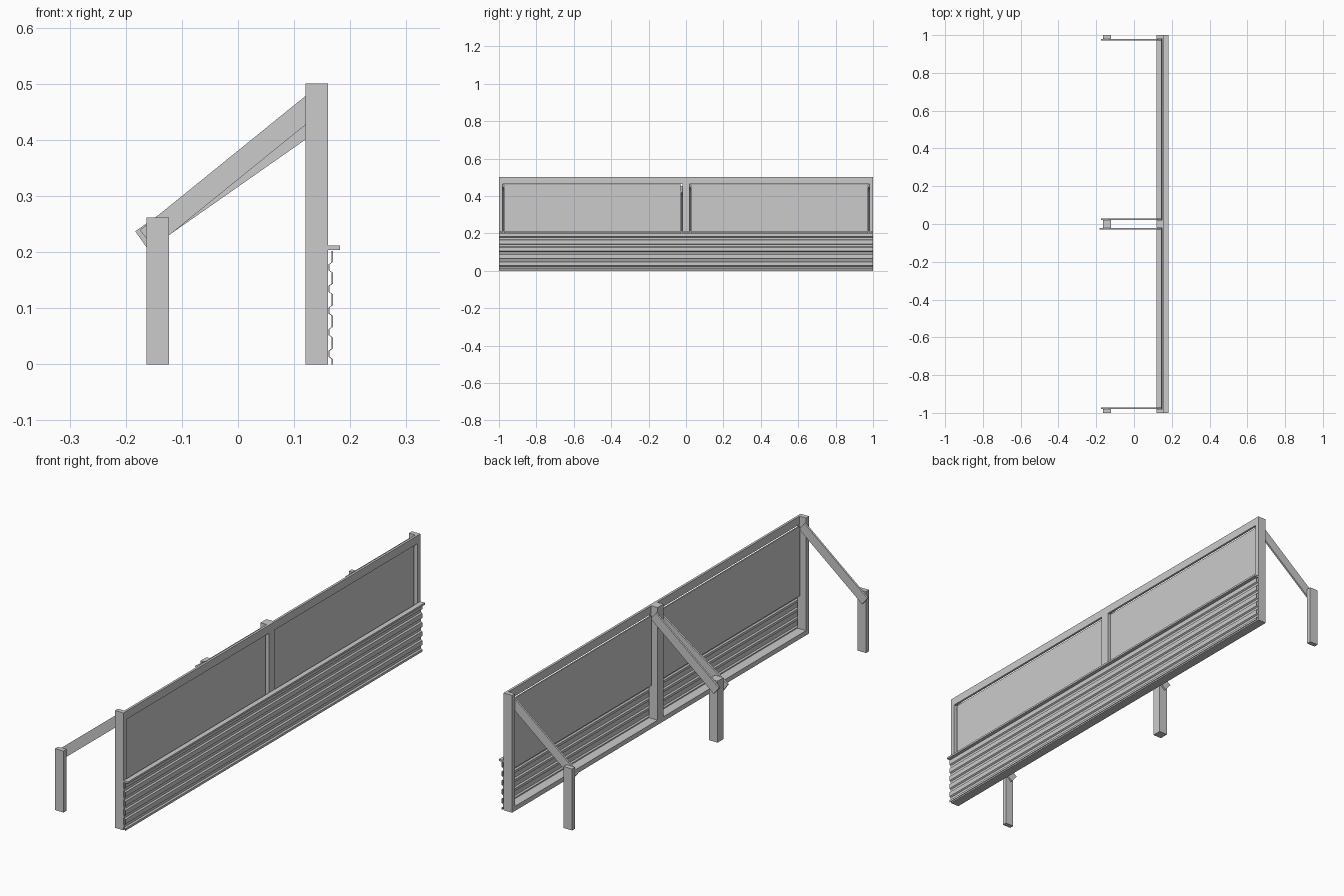
import bpy, bmesh, math
from mathutils import Vector

if "Cube" in bpy.data.objects:
    bpy.data.objects.remove(bpy.data.objects["Cube"])


def prism(name, profile, y0, y1):
    """Extrude a closed (x, z) profile along y."""
    bm = bmesh.new()
    a = [bm.verts.new((x, y0, z)) for x, z in profile]
    b = [bm.verts.new((x, y1, z)) for x, z in profile]
    n = len(profile)
    bm.faces.new(a)
    bm.faces.new(b[::-1])
    for i in range(n):
        j = (i + 1) % n
        bm.faces.new((a[j], a[i], b[i], b[j]))
    bmesh.ops.recalc_face_normals(bm, faces=bm.faces)
    mesh = bpy.data.meshes.new(name)
    bm.to_mesh(mesh)
    bm.free()
    obj = bpy.data.objects.new(name, mesh)
    bpy.context.collection.objects.link(obj)
    return obj


def box(name, x0, x1, y0, y1, z0, z1):
    return prism(name, [(x0, z0), (x1, z0), (x1, z1), (x0, z1)], y0, y1)


def brace(name, tip, slope, x_end, y0, y1, width=0.04):
    """Square-cut plank rising from its upper rear corner until x_end."""
    d = Vector((1, slope)).normalized()
    down = Vector((d.y, -d.x)) * width
    p = Vector(tip)
    q = p + d * ((x_end - down.x - p.x) / d.x)
    prism(name, [tuple(v) for v in (p, q, q + down, p + down)], y0, y1)


# Upright posts and short rear posts
for label, y0, y1 in (("left", -1, -0.98), ("middle", -0.02, 0.02), ("right", 0.98, 1)):
    box(label + "_post", 0.12, 0.16, y0, y1, 0, 0.5)
    box(label + "_rear_post", -0.163, -0.123, y0, y1, 0, 0.262)

# Rails and rear panels for each bay
for label, y0, y1 in (("left", -0.98, -0.02), ("right", 0.02, 0.98)):
    box(label + "_top_rail", 0.15, 0.16, y0, y1, 0.465, 0.5)
    box(label + "_bottom_rail", 0.12, 0.16, y0, y1, 0, 0.02)
    box(label + "_panel", 0.144, 0.149, y0 + 0.006, y1 - 0.006, 0.165, 0.462)

# Diagonal braces on the inner side of the posts
brace("left_brace", (-0.175, 0.239), 0.81, 0.147, -0.98, -0.972)
brace("middle_left_brace", (-0.183, 0.237), 0.70, 0.147, -0.028, -0.02)
brace("middle_right_brace", (-0.175, 0.239), 0.81, 0.147, 0.02, 0.028)
brace("right_brace", (-0.175, 0.239), 0.81, 0.147, 0.972, 0.98)

# Corrugated sheet: thin zigzag profile with flat ribs
pitch, outer, inner = 0.0385, 0.169, 0.163
path = [(outer, 0.0), (outer, 0.0095)]
for i in range(5):
    z = 0.0095 + i * pitch
    path += [(inner, z + 0.004), (inner, z + 0.0145),
             (outer, z + 0.0185), (outer, min(z + pitch, 0.204))]
sheet = path + [(x - 0.002, z) for x, z in reversed(path)]
prism("corrugated_sheet", sheet, -1, 1)

# Ledge capping the sheet
box("sheet_cap", 0.16, 0.182, -1, 1, 0.204, 0.212)
